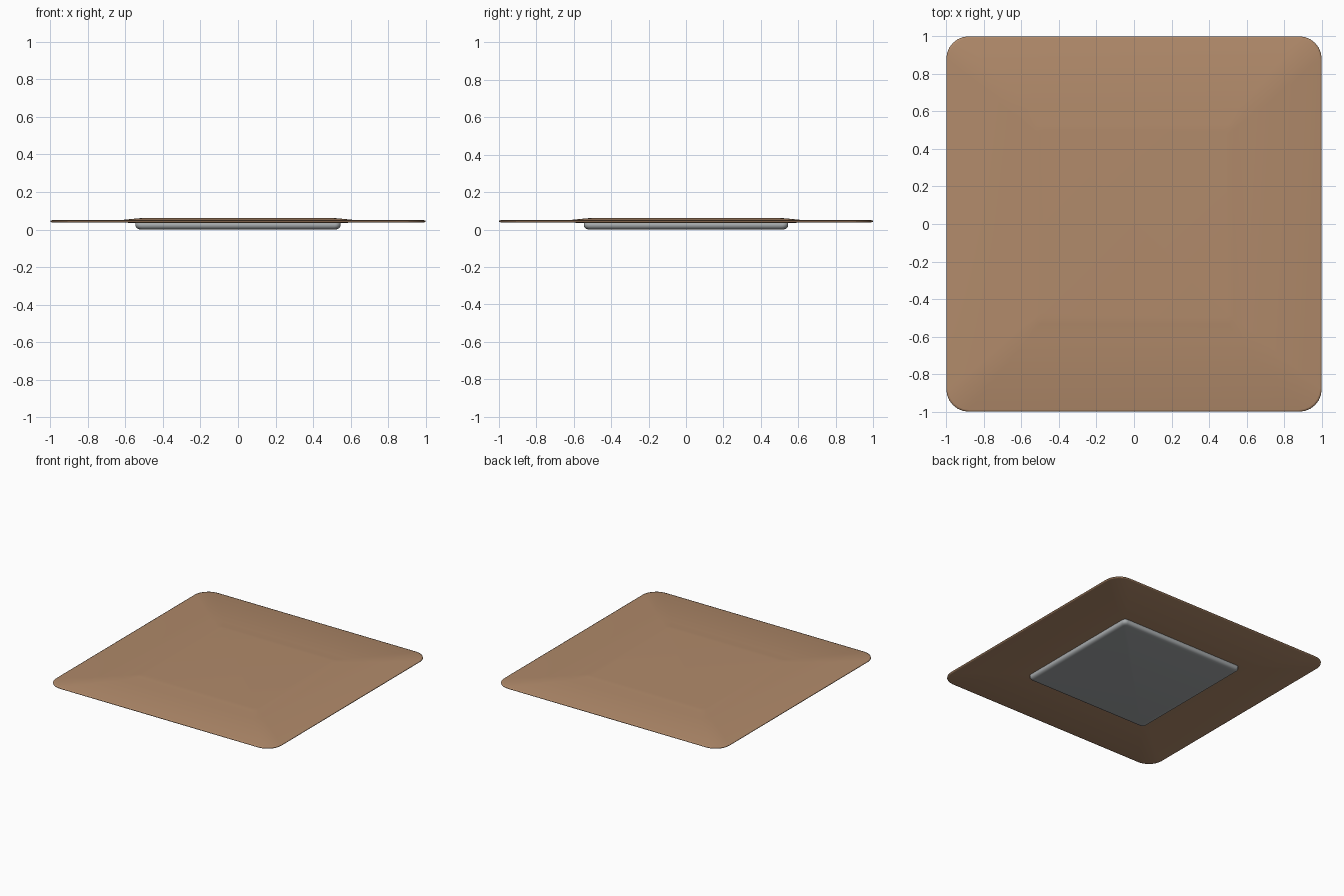
import bpy, bmesh, math

if "Cube" in bpy.data.objects:
    bpy.data.objects.remove(bpy.data.objects["Cube"])


def material(name, rgb):
    m = bpy.data.materials.new(name)
    m.diffuse_color = (*rgb, 1)
    m.use_nodes = True
    m.node_tree.nodes["Principled BSDF"].inputs["Base Color"].default_value = m.diffuse_color
    return m


def ring(bm, half, radius, z, steps=6):
    """One rounded-square loop of vertices."""
    verts = []
    for q in range(4):
        mid = math.pi / 4 + q * math.pi / 2
        cx = math.copysign(half - radius, math.cos(mid))
        cy = math.copysign(half - radius, math.sin(mid))
        for i in range(steps + 1):
            a = q * math.pi / 2 + i / steps * math.pi / 2
            verts.append(bm.verts.new((cx + radius * math.cos(a), cy + radius * math.sin(a), z)))
    return verts


def loft(name, sections, mat):
    """Skin rounded squares (half size, corner radius, z) and cap both ends."""
    bm = bmesh.new()
    rings = [ring(bm, *s) for s in sections]
    for a, b in zip(rings, rings[1:]):
        n = len(a)
        for i in range(n):
            j = (i + 1) % n
            bm.faces.new((a[i], a[j], b[j], b[i]))
    bm.faces.new(rings[0][::-1])
    bm.faces.new(rings[-1])
    bmesh.ops.recalc_face_normals(bm, faces=bm.faces[:])
    for f in bm.faces:
        f.smooth = True
    me = bpy.data.meshes.new(name)
    bm.to_mesh(me)
    bm.free()
    me.materials.append(mat)
    ob = bpy.data.objects.new(name, me)
    bpy.context.collection.objects.link(ob)
    return ob


tan = material("tan", (0.44, 0.255, 0.145))
grey = material("grey", (0.38, 0.40, 0.41))

# Wide thin plate with a slightly raised centre
loft("plate", [
    (0.55, 0.03, 0.036), (0.99, 0.115, 0.038), (1.0, 0.12, 0.041),
    (1.0, 0.12, 0.047), (0.99, 0.115, 0.050), (0.61, 0.05, 0.052),
    (0.53, 0.03, 0.060), (0.50, 0.03, 0.061)], tan)

# Square foot below the plate with rounded lower edges
loft("foot", [
    (0.515, 0.02, 0.0), (0.53, 0.025, 0.002), (0.54, 0.028, 0.008),
    (0.545, 0.03, 0.016), (0.547, 0.03, 0.038)], grey)
